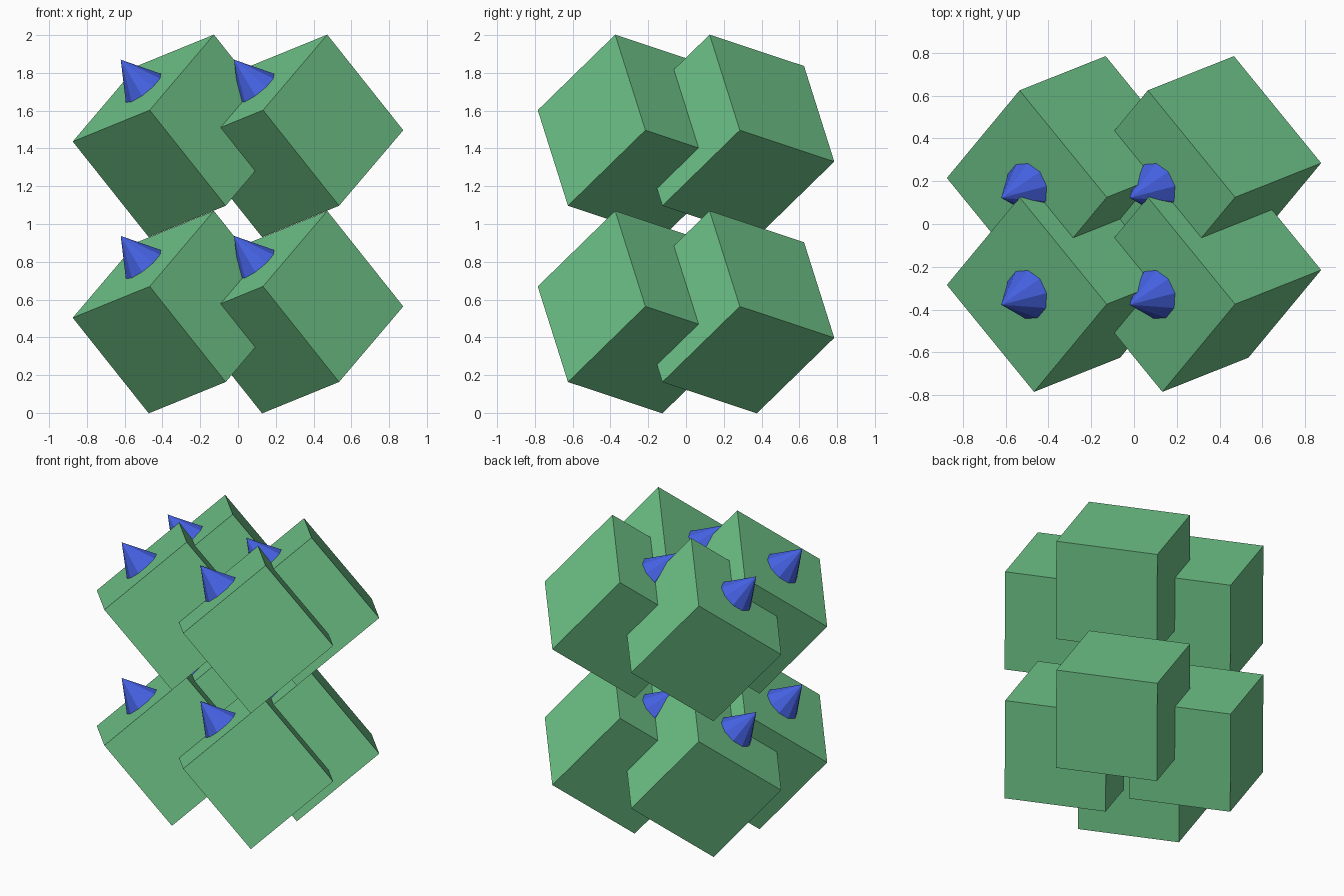
import bpy, bmesh
from mathutils import Matrix, Vector

if "Cube" in bpy.data.objects:
    bpy.data.objects.remove(bpy.data.objects["Cube"])

SIZE = 0.666                  # cube edge
STEP = (0.60, 0.50, 0.933)    # spacing of the 2 x 2 x 2 grid
CONE_R, CONE_H = 0.12, 0.198

# Tilted frame shared by every block: local z points out of the cone's face
ax = Vector((0.34, 0.41, 0.40)).normalized()
az = Vector((-0.40, -0.16, 0.50))
az = (az - ax * az.dot(ax)).normalized()
ay = az.cross(ax)
tilt = Matrix((ax, ay, az)).transposed().to_4x4()


def material(name, rgb):
    m = bpy.data.materials.new(name)
    m.diffuse_color = (*rgb, 1)
    m.use_nodes = True
    m.node_tree.nodes["Principled BSDF"].inputs["Base Color"].default_value = m.diffuse_color
    return m


def mesh_from(name, bm, mat):
    bm.normal_update()
    me = bpy.data.meshes.new(name)
    bm.to_mesh(me)
    bm.free()
    me.materials.append(mat)
    return me


# Block: plain cube
bm = bmesh.new()
bmesh.ops.create_cube(bm, size=SIZE)
block = mesh_from("block", bm, material("green", (0.16, 0.56, 0.25)))

# Spike: ten-sided cone with a corner on local x, standing on the block's face
bm = bmesh.new()
bmesh.ops.create_cone(bm, cap_ends=True, segments=10, radius1=CONE_R, radius2=0, depth=CONE_H,
                      matrix=Matrix.Translation((0, 0, SIZE / 2 + CONE_H / 2)) @ Matrix.Rotation(-1.570796, 4, 'Z'))
bmesh.ops.remove_doubles(bm, verts=bm.verts, dist=1e-5)
spike = mesh_from("spike", bm, material("blue", (0.06, 0.12, 0.75)))

# Repeat the pair on the grid
for i in (-0.5, 0.5):
    for j in (-0.5, 0.5):
        for k in (-0.5, 0.5):
            place = Matrix.Translation((i * STEP[0], j * STEP[1], 1 + k * STEP[2])) @ tilt
            for name, me in (("block", block), ("spike", spike)):
                ob = bpy.data.objects.new(name, me)
                ob.matrix_world = place
                bpy.context.collection.objects.link(ob)
